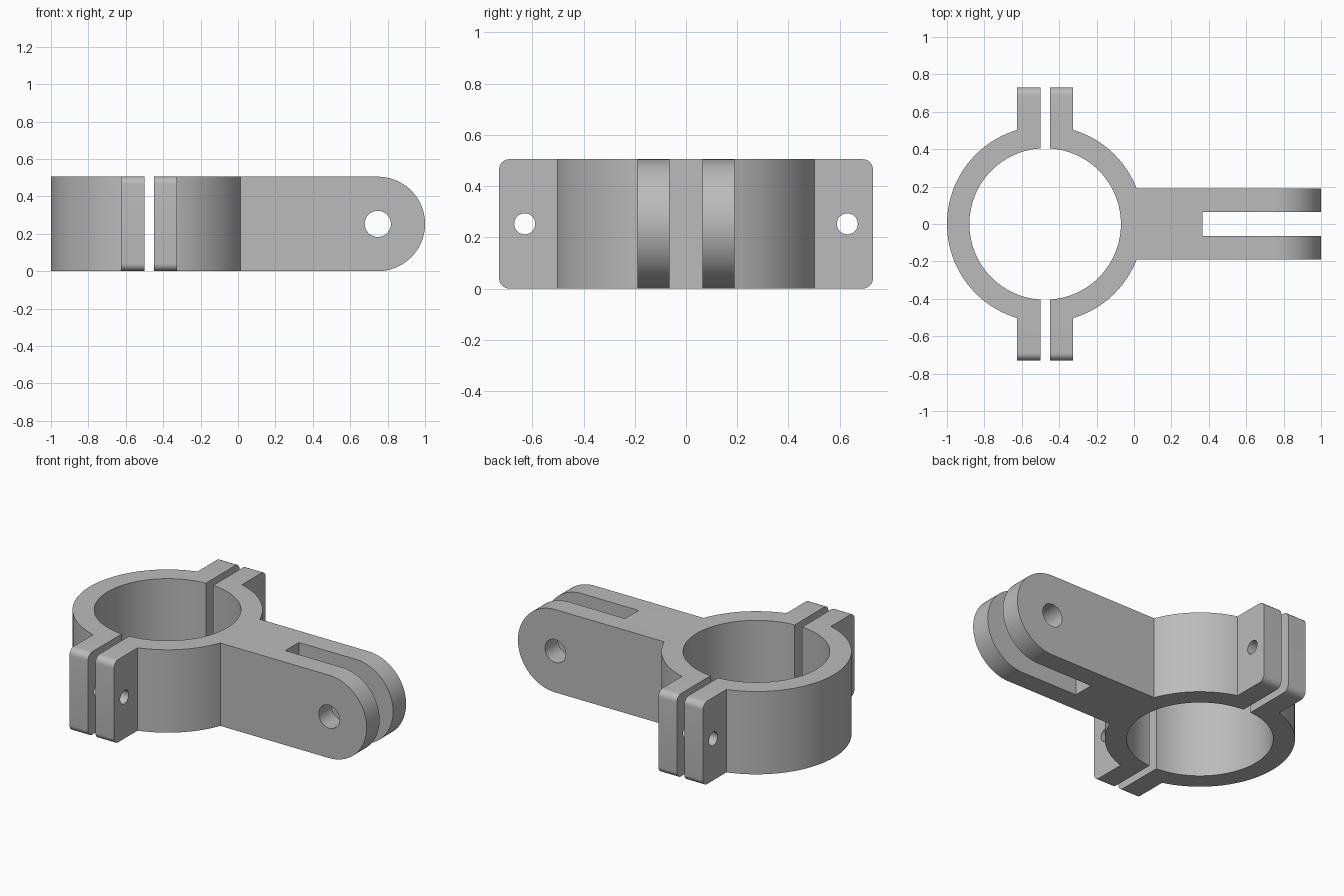
import bpy
import bmesh
from math import cos, sin, pi
from mathutils import Vector

if "Cube" in bpy.data.objects:
    bpy.data.objects.remove(bpy.data.objects["Cube"], do_unlink=True)

HEIGHT = 0.505
MID = HEIGHT / 2
RING_X = -0.475
TAB_Y = 0.73

steel = bpy.data.materials.new("plain_grey")
steel.use_nodes = True
GREY = (0.5, 0.5, 0.5, 1)
steel.diffuse_color = GREY
steel.node_tree.nodes["Principled BSDF"].inputs["Base Color"].default_value = GREY


def arc(u, v, r, start, end, steps):
    return [(u + r * cos(start + (end - start) * i / steps),
             v + r * sin(start + (end - start) * i / steps)) for i in range(steps + 1)]


def circle(u, v, r, steps=96):
    return arc(u, v, r, 0, 2 * pi, steps)[:-1]


def rect(u0, u1, v0, v1):
    return [(u0, v0), (u1, v0), (u1, v1), (u0, v1)]


def prism(name, outline, axis, lo, hi):
    """Extrude a flat outline along the x, y or z axis."""
    place = {"x": lambda u, v, w: (w, u, v),
             "y": lambda u, v, w: (u, w, v),
             "z": lambda u, v, w: (u, v, w)}[axis]
    bm = bmesh.new()
    face = bm.faces.new([bm.verts.new(place(u, v, lo)) for u, v in outline])
    out = bmesh.ops.extrude_face_region(bm, geom=[face])
    top = [g for g in out["geom"] if isinstance(g, bmesh.types.BMVert)]
    bmesh.ops.translate(bm, verts=top, vec=Vector(place(0, 0, hi - lo)))
    bmesh.ops.recalc_face_normals(bm, faces=bm.faces)
    mesh = bpy.data.meshes.new(name)
    bm.to_mesh(mesh)
    bm.free()
    mesh.materials.append(steel)
    obj = bpy.data.objects.new(name, mesh)
    bpy.context.collection.objects.link(obj)
    return obj


def combine(body, tool, operation):
    mod = body.modifiers.new(operation.lower(), "BOOLEAN")
    mod.operation = operation
    mod.solver = "EXACT"
    mod.object = tool
    bpy.ops.object.select_all(action="DESELECT")
    body.select_set(True)
    bpy.context.view_layer.objects.active = body
    bpy.ops.object.modifier_apply(modifier=mod.name)
    bpy.data.objects.remove(tool, do_unlink=True)


def clamp_body(name):
    # Outer drum with a round-cornered plate for the bolt tabs
    body = prism(name, circle(RING_X, 0, 0.525), "z", 0, HEIGHT)
    r = 0.04
    plate = []
    for k, (sy, sz) in enumerate([(1, 1), (-1, 1), (-1, -1), (1, -1)]):
        plate += arc(sy * (TAB_Y - r), MID + sz * (MID - r), r,
                     k * pi / 2, (k + 1) * pi / 2, 8)
    combine(body, prism("tab_plate", plate, "x", -0.625, -0.325), "UNION")
    return body


def finish(body, gap_x0, gap_x1):
    # Split plane, bore and bolt holes
    combine(body, prism("split_cutter", rect(gap_x0, gap_x1, -1, 1), "z", -0.2, 0.8), "DIFFERENCE")
    combine(body, prism("bore_cutter", circle(RING_X, 0, 0.405), "z", -0.2, 0.8), "DIFFERENCE")
    for side in (-1, 1):
        hole = prism("bolt_cutter", circle(side * 0.63, MID, 0.041, 32), "x", -0.7, -0.25)
        combine(body, hole, "DIFFERENCE")
    body.select_set(True)
    bpy.context.view_layer.objects.active = body
    bpy.ops.object.shade_smooth_by_angle(angle=pi / 6)


# Plain clamp half
plain_half = clamp_body("plain_clamp_half")
finish(plain_half, -0.5, 0.3)

# Clamp half with the forked arm
fork_half = clamp_body("forked_clamp_half")
arm_outline = ([(-0.3, 0)] + arc(1 - MID, MID, MID, -pi / 2, pi / 2, 48)
               + [(-0.3, HEIGHT)])
combine(fork_half, prism("arm", arm_outline, "y", -0.19, 0.19), "UNION")
combine(fork_half, prism("slot_cutter", rect(0.365, 1.2, -0.065, 0.065), "z", -0.2, 0.8), "DIFFERENCE")
combine(fork_half, prism("pin_cutter", circle(1 - MID, MID, 0.07, 48), "y", -0.4, 0.4), "DIFFERENCE")
finish(fork_half, -1.2, -0.45)
